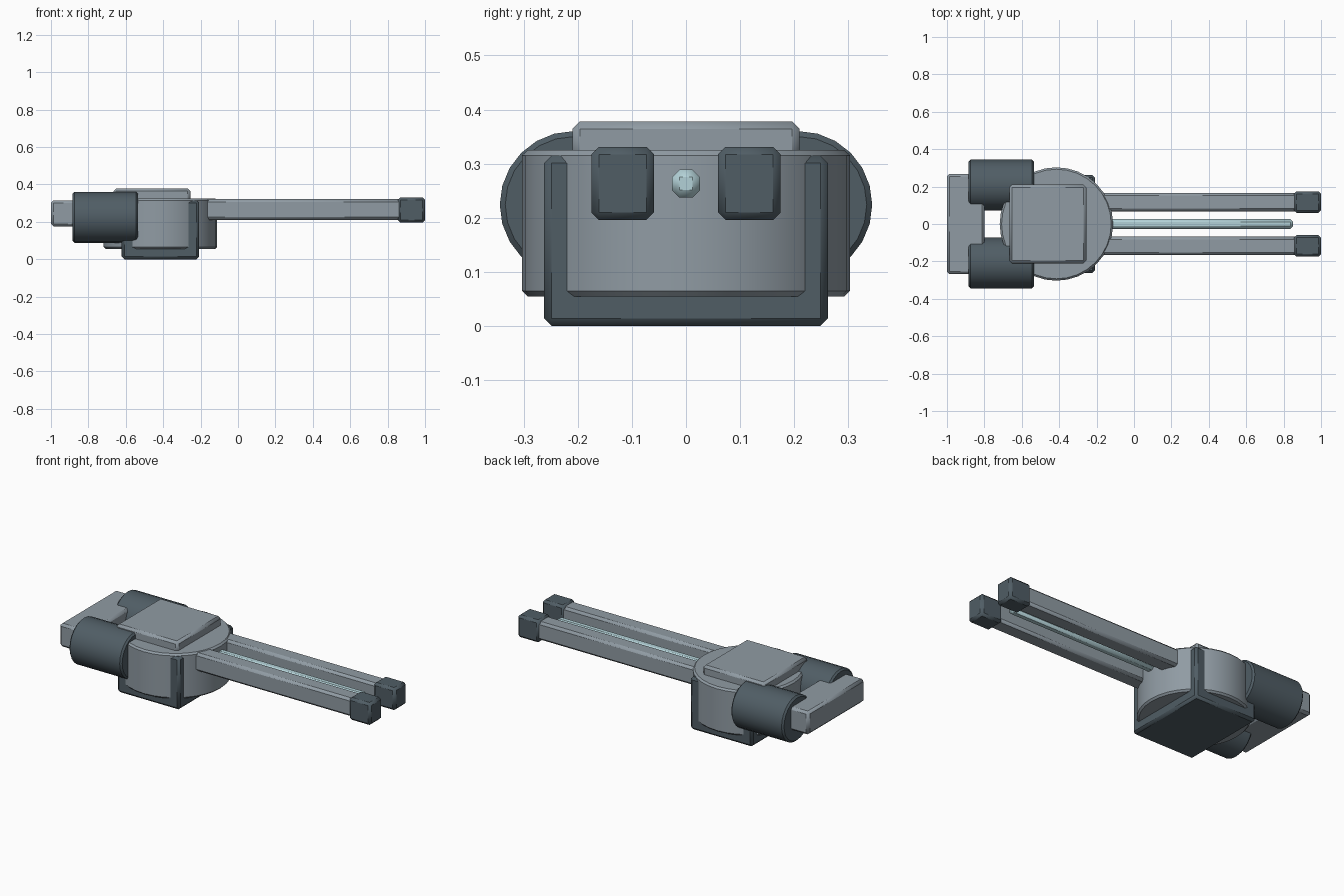
import bpy
import math

cube = bpy.data.objects.get("Cube")
if cube:
    bpy.data.objects.remove(cube, do_unlink=True)


def material(name, rgb):
    mat = bpy.data.materials.new(name)
    mat.use_nodes = True
    mat.diffuse_color = (*rgb, 1)
    mat.node_tree.nodes["Principled BSDF"].inputs["Base Color"].default_value = (*rgb, 1)
    return mat


LIGHT = material("light grey armour", (0.28, 0.33, 0.37))
DARK = material("dark slate metal", (0.08, 0.11, 0.13))
PALE = material("pale cyan metal", (0.45, 0.64, 0.68))


def finish(name, mat, bevel):
    """Name, colour, chamfer and shade the active object."""
    obj = bpy.context.object
    obj.name = name
    obj.data.materials.append(mat)
    bpy.ops.object.transform_apply(location=False, rotation=True, scale=True)
    bpy.ops.object.shade_smooth_by_angle(angle=math.radians(30))
    mod = obj.modifiers.new("chamfer", "BEVEL")
    mod.width = bevel
    mod.segments = 1
    mod.limit_method = "ANGLE"
    mod.angle_limit = math.radians(40)
    return obj


def box(name, mat, x, y, z, bevel=0.014):
    """Chamfered box from (min, max) pairs."""
    spans = (x, y, z)
    bpy.ops.mesh.primitive_cube_add(size=1, location=[(a + b) / 2 for a, b in spans])
    bpy.context.object.scale = [b - a for a, b in spans]
    return finish(name, mat, bevel)


def cylinder(name, mat, centre, radius, length, sides, along_x=False):
    bpy.ops.mesh.primitive_cylinder_add(
        vertices=sides, radius=radius, depth=length, location=centre,
        rotation=(0, math.pi / 2 if along_x else 0, 0))
    return finish(name, mat, 0.01)


# Turret body: square mount, round drum and roof plate
box("mount_block", DARK, (-0.622, -0.208), (-0.262, 0.262), (0, 0.315))
cylinder("turret_drum", LIGHT, (-0.415, 0, 0.19), 0.303, 0.27, 32)
box("roof_plate", LIGHT, (-0.665, -0.255), (-0.21, 0.21), (0.29, 0.378))

# Rear counterweight
box("counterweight", LIGHT, (-1, -0.8), (-0.268, 0.268), (0.175, 0.315))

# Mirrored side pods, gun barrels and muzzles
for side, s in (("left", 1), ("right", -1)):
    cylinder(side + "_pod", DARK, (-0.71, s * 0.208, 0.224), 0.136, 0.35, 24, True)
    yc = s * 0.117
    box(side + "_barrel", LIGHT, (-0.4, 0.9), (yc - 0.049, yc + 0.049), (0.211, 0.321))
    box(side + "_muzzle", DARK, (0.855, 1), (yc - 0.058, yc + 0.058), (0.196, 0.331))

# Thin rod between the barrels
box("centre_rod", PALE, (-0.4, 0.85), (-0.026, 0.026), (0.237, 0.289))
